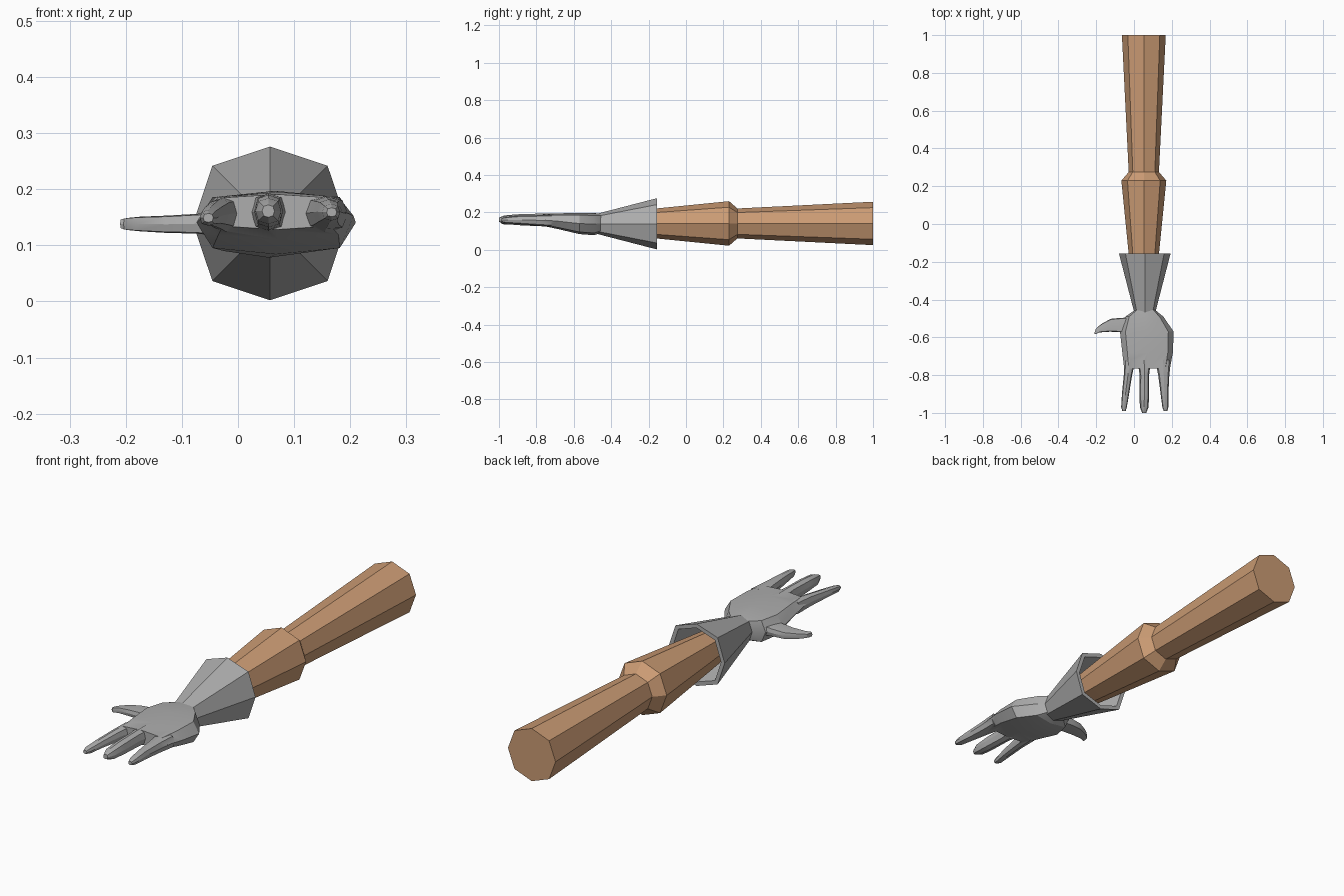
import bpy, bmesh, math
from mathutils import Vector


def material(name, rgb):
    m = bpy.data.materials.new(name)
    m.diffuse_color = (*rgb, 1)
    return m


SKIN = material("tan skin", (0.60, 0.33, 0.175))
GREY = material("glove grey", (0.42, 0.42, 0.42))


def loft(name, rings, mat, box=1.0):
    """Skin eight-sided rings: (centre x, centre y, across x, across y, z bottom, z top).
    box > 1 pushes the diagonal corners outward for a flatter, boxier section."""
    bm = bmesh.new()
    loops = []
    for cx, cy, ux, uy, zb, zt in rings:
        loop = []
        for i in range(8):
            a = i * math.pi / 4
            k = box if i % 2 else 1.0
            c, s = k * math.cos(a), k * math.sin(a)
            loop.append(bm.verts.new((cx + ux * c, cy + uy * c,
                                      (zb + zt) / 2 + (zt - zb) / 2 * s)))
        loops.append(loop)
    for a, b in zip(loops, loops[1:]):
        for i in range(8):
            j = (i + 1) % 8
            bm.faces.new((a[i], a[j], b[j], b[i]))
    bm.faces.new(loops[0])
    bm.faces.new(loops[-1])
    bmesh.ops.recalc_face_normals(bm, faces=bm.faces)
    me = bpy.data.meshes.new(name)
    bm.to_mesh(me)
    bm.free()
    me.materials.append(mat)
    ob = bpy.data.objects.new(name, me)
    bpy.context.collection.objects.link(ob)
    return ob


def round_rings(cx, cz, profile):
    return [(cx, y, r, 0, cz - r, cz + r) for y, r in profile]


def span_rings(table):
    """Rings given as (y, x left, x right, z bottom, z top)."""
    return [((a + b) / 2, y, (b - a) / 2, 0, zb, zt) for y, a, b, zb, zt in table]


# Bare arm with elbow ridge, running down into the cuff
loft("arm", round_rings(0.052, 0.141, [
    (1.0, 0.116), (0.275, 0.080), (0.23, 0.119), (-0.15, 0.081), (-0.41, 0.054)]),
    SKIN, 1.03)

# Flared hollow cuff: outside, rim, then inner wall
loft("glove_cuff", round_rings(0.057, 0.139, [
    (-0.475, 0.054), (-0.155, 0.137), (-0.155, 0.119), (-0.40, 0.052)]), GREY, 1.06)

# Palm
hand = loft("glove_hand", span_rings([
    (-0.455, 0.005, 0.112, 0.092, 0.194),
    (-0.49, -0.045, 0.155, 0.078, 0.196),
    (-0.57, -0.074, 0.210, 0.084, 0.197),
    (-0.68, -0.062, 0.206, 0.110, 0.195),
    (-0.765, -0.052, 0.190, 0.128, 0.191)]), GREY, 1.13)

# Three fingers
fingers = [
    [(-0.72, -0.050, 0.008, 0.124, 0.187), (-0.80, -0.054, -0.010, 0.130, 0.183),
     (-0.90, -0.064, -0.026, 0.135, 0.172), (-0.97, -0.068, -0.038, 0.135, 0.163),
     (-0.99, -0.062, -0.044, 0.141, 0.157)],
    [(-0.72, 0.018, 0.090, 0.124, 0.193), (-0.80, 0.030, 0.080, 0.127, 0.193),
     (-0.90, 0.029, 0.080, 0.132, 0.190), (-0.97, 0.031, 0.077, 0.138, 0.184),
     (-1.0, 0.043, 0.065, 0.150, 0.172)],
    [(-0.72, 0.112, 0.196, 0.124, 0.188), (-0.80, 0.128, 0.187, 0.130, 0.186),
     (-0.90, 0.141, 0.182, 0.138, 0.182), (-0.97, 0.150, 0.182, 0.144, 0.174),
     (-0.99, 0.158, 0.176, 0.151, 0.167)],
]
digits = [loft("finger", span_rings(f), GREY, 1.08) for f in fingers]

# Thumb, pointing sideways and slightly bent
digits.append(loft("thumb", [
    (-0.02, -0.535, 0, 0.040, 0.115, 0.160),
    (-0.075, -0.535, 0, 0.038, 0.121, 0.156),
    (-0.125, -0.536, 0.002, 0.034, 0.122, 0.153),
    (-0.175, -0.550, 0.008, 0.024, 0.125, 0.151),
    (-0.195, -0.562, 0.009, 0.022, 0.127, 0.149),
    (-0.206, -0.567, 0.004, 0.013, 0.130, 0.147)], GREY, 1.25))

# Weld the digits to the palm
bpy.context.view_layer.objects.active = hand
for d in digits:
    mod = hand.modifiers.new("weld", 'BOOLEAN')
    mod.operation = 'UNION'
    mod.solver = 'EXACT'
    mod.object = d
    bpy.ops.object.modifier_apply(modifier=mod.name)
    bpy.data.objects.remove(d)
bpy.ops.object.select_all(action='DESELECT')
hand.select_set(True)
bpy.ops.object.shade_smooth_by_angle(angle=math.radians(25))
